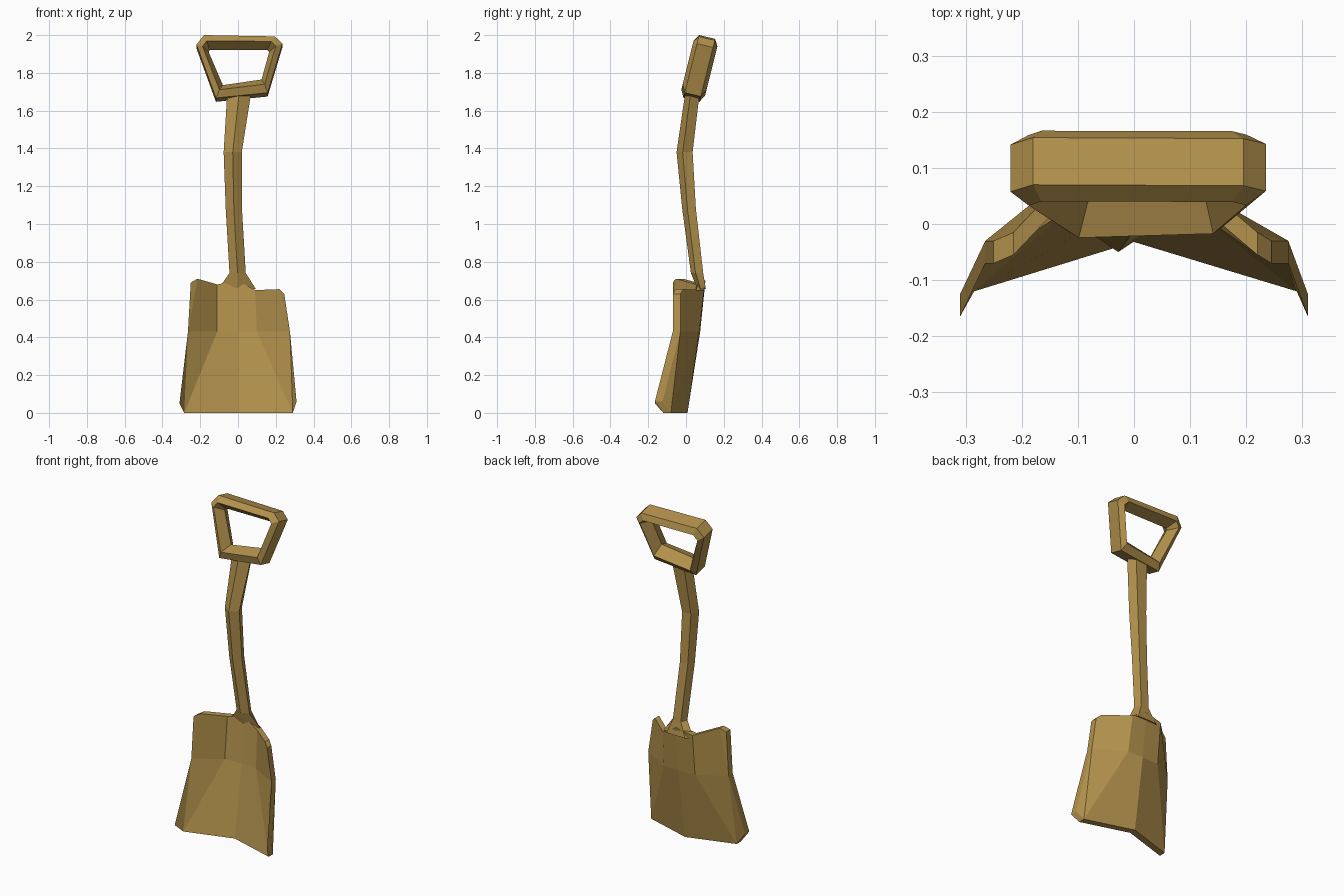
import bpy, bmesh, math

if "Cube" in bpy.data.objects:
    bpy.data.objects.remove(bpy.data.objects["Cube"])

wood = bpy.data.materials.new("tan_wood")
wood.diffuse_color = (0.45, 0.285, 0.073, 1)
wood.use_nodes = True
wood.node_tree.nodes["Principled BSDF"].inputs["Base Color"].default_value = wood.diffuse_color


def finish(name, bm):
    bmesh.ops.remove_doubles(bm, verts=bm.verts, dist=1e-4)
    bmesh.ops.recalc_face_normals(bm, faces=bm.faces)
    me = bpy.data.meshes.new(name)
    bm.to_mesh(me)
    bm.free()
    me.materials.append(wood)
    ob = bpy.data.objects.new(name, me)
    bpy.context.collection.objects.link(ob)
    return ob


def bridge(bm, a, b, closed=True):
    n = len(a)
    for i in range(n if closed else n - 1):
        j = (i + 1) % n
        bm.faces.new((a[i], a[j], b[j], b[i]))


# Blade: a folded scoop, front rows (outer, corner, fold, centre, fold, corner, outer)
rows = [
    [(-.31, -.165, .05), (-.285, -.12, 0), (-.285, -.12, 0), (0, -.032, 0),
     (.29, -.12, 0), (.29, -.12, 0), (.31, -.165, .06)],
    [(-.265, -.07, .43), (-.265, -.07, .43), (-.11, .03, .43), (0, .035, .43),
     (.1, .03, .43), (.275, -.07, .43), (.275, -.07, .43)],
    [(-.25, -.07, .69), (-.215, -.055, .71), (-.11, .055, .68), (0, .063, .70),
     (.09, .055, .65), (.22, -.055, .655), (.245, -.07, .63)],
]
bm = bmesh.new()
front = [[bm.verts.new(p) for p in r] for r in rows]
back = [[bm.verts.new((x, y + .04, z)) for x, y, z in r] for r in rows]
for side in (front, back):
    for lo, hi in zip(side, side[1:]):
        bridge(bm, lo, hi, False)


def rim(g):
    return g[0] + [g[1][-1]] + g[2][::-1] + [g[1][0]]


bridge(bm, rim(front), rim(back))
finish("blade", bm)

# Shaft: crooked five-sided stick flaring into the blade (x, y, z, half width, depth radius)
path = [(-.005, .085, .655, .10, .025), (-.002, .062, .74, .043, .036),
        (-.022, .02, 1.08, .043, .04), (-.028, -.003, 1.38, .048, .047),
        (.008, .04, 1.71, .064, .042)]
bm = bmesh.new()
rings = []
for x, y, z, w, r in path:
    ang = [2 * math.pi * i / 5 for i in range(5)]
    rings.append([bm.verts.new((x + w / .951 * math.sin(a), y - r * math.cos(a), z)) for a in ang])
for a, b in zip(rings, rings[1:]):
    bridge(bm, a, b)
bm.faces.new(rings[0])
bm.faces.new(rings[-1])
finish("shaft", bm)

# Handle grip: tilted trapezoid loop with a five-sided section
outer = [(-.22, 1.94), (-.18, 1.99), (.195, 1.983), (.235, 1.945), (.157, 1.685), (-.117, 1.657)]
inner = [(-.155, 1.91), (-.15, 1.92), (.155, 1.92), (.165, 1.91), (.125, 1.765), (-.08, 1.735)]
middle = [((a + c) / 2, (b + d) / 2) for (a, b), (c, d) in zip(outer, inner)]
bm = bmesh.new()


def loop(pts, d):
    return [bm.verts.new((x, .112 + (z - 1.99) * .25 + d, z - d * .24)) for x, z in pts]


loops = [loop(outer, -.042), loop(middle, -.063), loop(inner, 0),
         loop(middle, .063), loop(outer, .042)]
for i in range(5):
    bridge(bm, loops[i], loops[(i + 1) % 5])
finish("handle_grip", bm)
